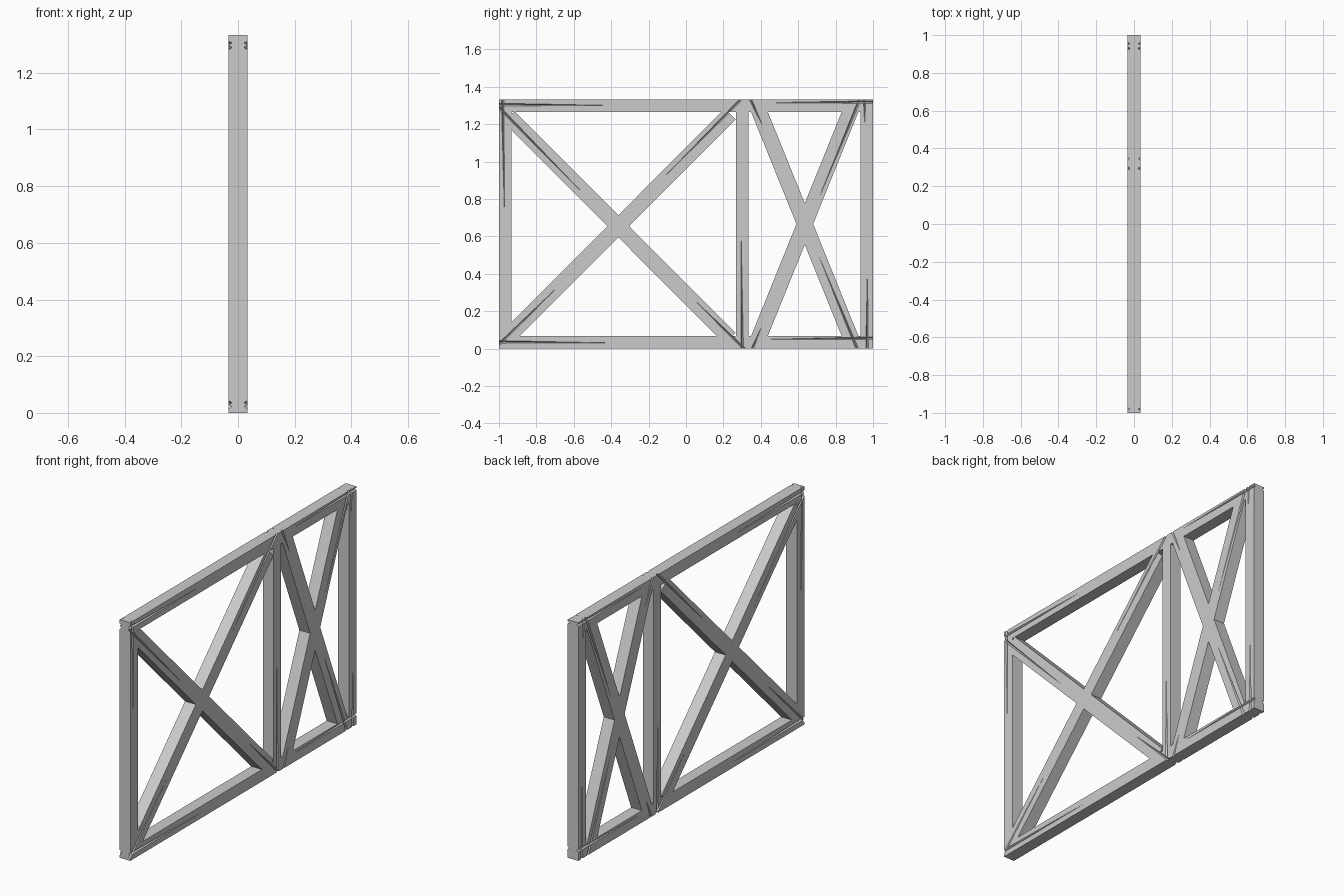
import bpy, bmesh
from mathutils import Vector

if "Cube" in bpy.data.objects:
    bpy.data.objects.remove(bpy.data.objects["Cube"])

HX = 0.0333      # half thickness of the timber
H = 1.333        # overall height
T = 0.0667       # rail and post width


def make(name, verts, faces):
    me = bpy.data.meshes.new(name)
    me.from_pydata(verts, [], faces)
    bm = bmesh.new()
    bm.from_mesh(me)
    bmesh.ops.recalc_face_normals(bm, faces=bm.faces)
    bm.to_mesh(me)
    bm.free()
    ob = bpy.data.objects.new(name, me)
    bpy.context.collection.objects.link(ob)
    return ob


def beam(name, a, b, width):
    """Square-ended timber between two points of the y-z plane."""
    a, b = Vector(a), Vector(b)
    d = (b - a).normalized()
    n = Vector((-d.y, d.x)) * width / 2
    ring = [a + n, a - n, b - n, b + n]
    verts = [(x, p.x, p.y) for x in (-HX, HX) for p in ring]
    faces = [(0, 1, 2, 3), (7, 6, 5, 4)]
    faces += [(i, (i + 1) % 4, (i + 1) % 4 + 4, i + 4) for i in range(4)]
    return make(name, verts, faces)


def crack(a, b, side, w=0.008, depth=0.012):
    """Long pyramid cutter: wide at the joint, tapering to nothing."""
    a, b = Vector(a), Vector(b)
    d = (b - a).normalized()
    a = a - d * 0.02
    n = Vector((-d.y, d.x)) * w
    x = HX * side
    verts = [(x - depth * side, a.x, a.y), (x + 0.001 * side, a.x + n.x, a.y + n.y),
             (x + depth * side, a.x, a.y), (x + 0.001 * side, a.x - n.x, a.y - n.y),
             (x + 0.0005 * side, b.x, b.y)]
    faces = [(0, 1, 2, 3)] + [(i, (i + 1) % 4, 4) for i in range(4)]
    return make("crack_cutter", verts, faces)


def combine(target, tool, op):
    m = target.modifiers.new("bool", 'BOOLEAN')
    m.operation, m.object, m.solver = op, tool, 'EXACT'
    bpy.context.view_layer.objects.active = target
    bpy.ops.object.modifier_apply(modifier=m.name)
    bpy.data.objects.remove(tool)


# Rails, posts and cross braces
frame = beam("timber_frame", (-1, T / 2), (1, T / 2), T)
parts = [beam("top_rail", (-1, H - T / 2), (1, H - T / 2), T)]
for y in (-1 + T / 2, 0.3, 1 - T / 2):
    parts.append(beam("post", (y, 0.03), (y, H - 0.03), T))
BW = 0.083
parts += [beam("wide_brace", (-0.955, 0.06), (0.237, 1.255), BW),
          beam("wide_brace", (-0.945, 1.24), (0.235, 0.055), BW),
          beam("narrow_brace", (0.385, 0.048), (0.885, H - 0.048), BW),
          beam("narrow_brace", (0.385, H - 0.048), (0.885, 0.048), BW)]
for p in parts:
    combine(frame, p, 'UNION')

# Tapered splits running out of the joints, on both faces
splits = [((-1, 1.305), (-0.36, 1.30)), ((-0.98, 1.333), (-0.97, 0.68)),
          ((-1, 1.29), (-0.52, 0.80)), ((0.295, 1.333), (-0.13, 0.905)),
          ((-1, 0.022), (-0.66, 0.355)), ((-1, 0.036), (-0.34, 0.03)),
          ((0.30, 0.01), (0.295, 0.61)), ((0.305, 0.005), (0.04, 0.265)),
          ((0.345, 1.333), (0.415, 1.18)), ((1, 1.318), (0.41, 1.315)),
          ((0.93, 1.333), (0.70, 0.78)), ((0.955, 1.333), (0.955, 1.19)),
          ((0.915, 0), (0.70, 0.52)), ((0.968, 0), (0.97, 0.43)),
          ((1, 0.056), (0.43, 0.05)), ((0.355, 0), (0.405, 0.12))]
for a, b in splits:
    for side in (1, -1):
        combine(frame, crack(a, b, side), 'DIFFERENCE')
